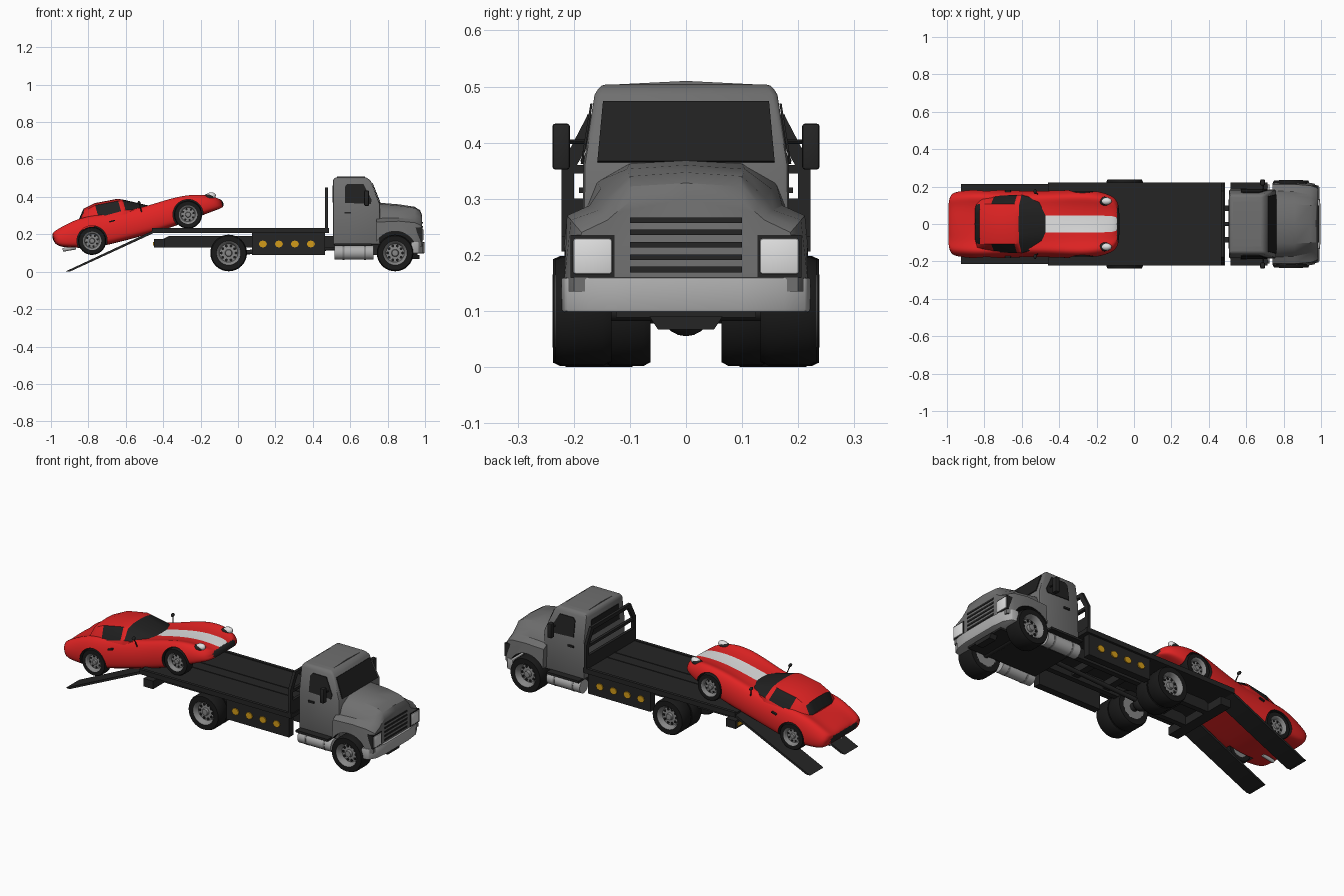
import bpy, bmesh, math
from mathutils import Matrix, Vector

if "Cube" in bpy.data.objects:
    bpy.data.objects.remove(bpy.data.objects["Cube"])


def colour(name, r, g, b):
    m = bpy.data.materials.new(name)
    m.use_nodes = True
    m.diffuse_color = (r, g, b, 1)
    m.node_tree.nodes["Principled BSDF"].inputs["Base Color"].default_value = (r, g, b, 1)
    return m


GREY = colour("cab grey", .16, .16, .16)
DARK = colour("deck black", .018, .018, .018)
TYRE = colour("tyre black", .01, .01, .01)
GLASS = colour("dark glass", .015, .015, .015)
SILVER = colour("silver", .42, .42, .42)
RIM = colour("rim grey", .24, .24, .24)
WHITE = colour("white", .75, .75, .75)
RED = colour("red paint", .75, .017, .017)
AMBER = colour("amber", .65, .33, .01)
made = []


def finish(name, bm, *mats):
    bmesh.ops.recalc_face_normals(bm, faces=bm.faces)
    me = bpy.data.meshes.new(name)
    bm.to_mesh(me)
    bm.free()
    for m in mats:
        me.materials.append(m)
    ob = bpy.data.objects.new(name, me)
    bpy.context.collection.objects.link(ob)
    made.append(ob)
    return ob


def modify(ob, kind, **settings):
    mod = ob.modifiers.new(kind.title(), kind)
    for k, v in settings.items():
        setattr(mod, k, v)
    bpy.context.view_layer.objects.active = ob
    bpy.ops.object.modifier_apply(modifier=mod.name)


def bevel(ob, width, segments=2):
    modify(ob, 'BEVEL', width=width, segments=segments, limit_method='ANGLE')


def prism(name, pts, vec, mat):
    bm = bmesh.new()
    a = [bm.verts.new(p) for p in pts]
    b = [bm.verts.new(Vector(p) + Vector(vec)) for p in pts]
    bm.faces.new(a)
    bm.faces.new(b[::-1])
    for i in range(len(a)):
        k = (i + 1) % len(a)
        bm.faces.new((a[i], a[k], b[k], b[i]))
    return finish(name, bm, mat)


def box(name, x0, x1, y0, y1, z0, z1, mat):
    return prism(name, [(x0, y0, z0), (x1, y0, z0), (x1, y1, z0), (x0, y1, z0)], (0, 0, z1 - z0), mat)


def rod(name, p, q, r, mat, n=20):
    p, q = Vector(p), Vector(q)
    bm = bmesh.new()
    turn = (q - p).to_track_quat('Z', 'Y').to_matrix().to_4x4()
    bmesh.ops.create_cone(bm, cap_ends=True, segments=n, radius1=r, radius2=r, depth=(q - p).length,
                          matrix=Matrix.Translation((p + q) / 2) @ turn)
    return finish(name, bm, mat)


def ball(name, centre, size, mat):
    bm = bmesh.new()
    bmesh.ops.create_uvsphere(bm, u_segments=16, v_segments=10, radius=1,
                              matrix=Matrix.Translation(centre) @ Matrix.Diagonal((*size, 1)))
    return finish(name, bm, mat)


def skin(name, rings, mats, rule=lambda i, j: 0):
    """Skin closed rings; rule gives the material from station and mirrored segment."""
    bm = bmesh.new()
    vs = [[bm.verts.new(p) for p in r] for r in rings]
    n = len(vs[0])
    for i in range(len(vs) - 1):
        for j in range(n):
            k = (j + 1) % n
            f = bm.faces.new((vs[i][j], vs[i][k], vs[i + 1][k], vs[i + 1][j]))
            f.material_index = rule(i, min(j, n - 1 - j))
    bm.faces.new(vs[0]).material_index = rule(-1, 0)
    bm.faces.new(vs[-1]).material_index = rule(len(vs) - 1, 0)
    return finish(name, bm, *mats)


def both(x, half):
    return [(x, y, z) for y, z in half] + [(x, -y, z) for y, z in half[-2:0:-1]]


def lathe(name, prof, loc, side, mat, n=32):
    bm = bmesh.new()
    rings = [[bm.verts.new((loc[0] + r * math.cos(t), loc[1] + side * y, loc[2] + r * math.sin(t)))
              for t in (math.tau * k / n for k in range(n))] for r, y in prof]
    for a, b in zip(rings, rings[1:]):
        for k in range(n):
            bm.faces.new((a[k], a[k - 1], b[k - 1], b[k]))
    bmesh.ops.remove_doubles(bm, verts=bm.verts, dist=1e-5)
    return finish(name, bm, mat)


def wheel(name, x, y, z, r, w, side, holes):
    """Tyre, dished rim and vent holes; y is the centre plane."""
    c, h = (x, y, z), w / 2
    lathe(name + "_tyre", [(.62 * r, -h), (.93 * r, -h), (r, -.7 * h), (r, .7 * h), (.94 * r, h),
                           (.66 * r, h), (.62 * r, .8 * h), (.62 * r, -h)], c, side, TYRE)
    lathe(name + "_rim", [(0, .8 * h), (.17 * r, .76 * h), (.2 * r, .45 * h), (.5 * r, .4 * h),
                          (.58 * r, .88 * h), (.66 * r, 1.02 * h), (.66 * r, -h), (0, -h)], c, side, RIM)
    for k in range(holes):
        t = math.tau * k / holes
        px, pz = x + .4 * r * math.cos(t), z + .4 * r * math.sin(t)
        rod(name + "_vent", (px, y + side * .3 * h, pz), (px, y + side * .47 * h, pz), .08 * r, TYRE, 8)


def cut_arches(ob, places, r, y0):
    for x, z in places:
        for s in (1, -1):
            tool = rod("arch_cutter", (x, s * y0, z), (x, s * .4, z), r, TYRE, 40)
            modify(ob, 'BOOLEAN', object=tool, operation='DIFFERENCE', solver='EXACT', material_mode='TRANSFER')
            made.remove(tool)
            bpy.data.objects.remove(tool)


# Truck cab: stacked rectangles of height, back, front, half width
levels = [(.144, .507, .76, .185), (.36, .507, .76, .183), (.485, .507, .71, .163), (.504, .516, .688, .152)]
cab = skin("cab", [[(b, -w, z), (f, -w, z), (f, w, z), (b, w, z)] for z, b, f, w in levels], [GREY])
bevel(cab, .01)
prism("roof_crown", [(.53, -.14, .503), (.53, 0, .51), (.53, .14, .503)], (.15, 0, 0), GREY)


def on_cab(z, col):
    (z0, *a), (z1, *b) = levels[1:3]
    return a[col] + (b[col] - a[col]) * (z - z0) / (z1 - z0)


prism("windshield", [(on_cab(z, 1) + .001, y, z) for y, z in
                     ((-.158, .365), (.158, .365), (.148, .472), (-.148, .472))], (.004, 0, .002), GLASS)
prism("cab_back_window", [(.508, y, z) for y, z in
                          ((-.13, .37), (.13, .37), (.12, .46), (-.12, .46))], (-.004, 0, 0), GLASS)
for s in (1, -1):
    prism("cab_side_window", [(x, s * (on_cab(z, 2) + .001), z) for x, z in
                              ((.572, .368), (.572, .455), (.585, .47), (.67, .47), (.715, .385), (.71, .362))],
          (0, s * .004, 0), GLASS)
    box("door_handle", .57, .605, s * .183, s * .191, .31, .32, DARK)
    box("cab_step", .515, .715, s * .17, s * .222, .138, .15, DARK)
    bevel(box("truck_mirror", .675, .7, s * .207, s * .238, .352, .434, DARK), .005)
    rod("mirror_arm", (.69, s * .17, .402), (.69, s * .215, .402), .004, DARK, 8)
    rod("fuel_tank", (.517, s * .172, .102), (.725, s * .172, .102), .038, SILVER, 28)
    for x in (.56, .675):
        rod("tank_strap", (x, s * .172, .102), (x + .01, s * .172, .102), .0395, RIM, 28)

# Hood with fenders
hood_rows = [
    (.74, [(0, .37), (.10, .364), (.16, .33), (.178, .285), (.212, .265), (.22, .155), (.22, .135), (0, .135)]),
    (.86, [(0, .36), (.105, .353), (.152, .318), (.172, .288), (.212, .27), (.223, .155), (.223, .135), (0, .135)]),
    (.945, [(0, .347), (.10, .34), (.14, .302), (.155, .28), (.205, .262), (.217, .155), (.217, .135), (0, .135)]),
    (.974, [(0, .328), (.10, .322), (.13, .29), (.145, .272), (.195, .25), (.208, .155), (.208, .135), (0, .135)]),
    (.985, [(0, .30), (.10, .295), (.125, .275), (.14, .262), (.186, .24), (.2, .155), (.2, .135), (0, .135)])]
hood = skin("hood", [both(x, h) for x, h in hood_rows], [GREY])
cut_arches(hood, [(.84, .1)], .116, .1)
for k in range(5):
    z = .174 + k * .022
    box("grille_slot", .98, .988, -.1, .1, z - .005, z + .005, DARK)
for s in (1, -1):
    box("headlight_frame", .95, .987, s * .127, s * .206, .16, .235, DARK)
    bevel(box("headlight", .95, .991, s * .132, s * .201, .166, .229, WHITE), .004)
arc = [(.925, .223), (.965, .216), (.988, .175), (.997, .1)]
bumper = prism("front_bumper", [(x, y, .098) for x, y in arc] + [(x, -y, .098) for x, y in arc[::-1]],
               (0, 0, .062), SILVER)
bevel(bumper, .005)

# Chassis
box("engine_underside", .53, .96, -.125, .125, .088, .16, DARK)
prism("tow_block", [(.93, y, z) for y, z in ((-.065, .09), (.065, .09), (.05, .067), (-.05, .067))], (.04, 0, 0), DARK)
box("rear_cross_bar", -.45, -.39, -.2, .2, .13, .175, DARK)
for x in (-.25, .1, .3):
    box("cross_member", x, x + .04, -.08, .08, .14, .18, DARK)
rod("rear_axle", (-.05, -.15, .1), (-.05, .15, .1), .022, DARK)
rod("front_axle", (.84, -.15, .1), (.84, .15, .1), .018, DARK)
ball("differential", (-.05, 0, .1), (.045, .045, .045), DARK)
rod("drive_shaft", (-.05, 0, .1), (.6, 0, .13), .012, DARK)
for s in (1, -1):
    prism("frame_rail", [(x, s * .07, z) for x, z in
                         ((-.45, .15), (-.37, .19), (.55, .19), (.55, .13), (-.45, .13))], (0, s * .03, 0), DARK)
    box("tail_lamp", -.454, -.45, s * .14, s * .185, .14, .16, AMBER)
    box("skirt_panel", .075, .465, s * .17, s * .21, .09, .212, DARK)
    for k in range(4):
        x = .133 + k * .0855
        prism("amber_lamp", [(x + .022 * math.cos(math.tau * a / 8), s * .21, .148 + .019 * math.sin(math.tau * a / 8))
                             for a in range(8)], (0, s * .006, 0), AMBER)
    wheel("front_wheel", .84, s * .183, .1, .098, .1, s, 10)
    wheel("rear_wheel_outer", -.05, s * .195, .1, .098, .084, s, 10)
    wheel("rear_wheel_inner", -.05, s * .105, .1, .098, .084, s, 0)

# Flat bed, headboard and ramps
box("bed_deck", -.46, .487, -.222, .222, .206, .228, DARK)
for s in (1, -1):
    box("deck_edge", -.46, .487, s * .205, s * .222, .228, .233, DARK)
    box("deck_rib", -.45, .48, s * .03, s * .04, .228, .231, DARK)
    prism("ramp", [(-.925, s * .095, 0), (-.45, s * .095, .222), (-.45, s * .095, .207), (-.9, s * .095, 0)],
          (0, s * .12, 0), DARK)
    prism("headboard_post", [(.466, s * y, z) for y, z in
                             ((.222, .22), (.222, .36), (.175, .45), (.155, .43), (.2, .35), (.2, .22))],
          (.016, 0, 0), DARK)
for name, z0, z1, w in (("top", .43, .45, .176), ("middle", .345, .36, .21), ("lower", .22, .3, .21)):
    box("headboard_" + name, .466, .482, -w, w, z0, z1, DARK)

# Sports car, built level about its wheel line, then tilted onto the ramp
first = len(made)
# Stations: length, half width, centre height, fender height, underside
body_rows = [(-.467, .15, .09, .098, .045), (-.44, .172, .107, .112, .012), (-.36, .182, .118, .135, -.012),
             (-.27, .188, .12, .15, -.04), (-.12, .178, .11, .12, -.045), (.05, .177, .10, .108, -.045),
             (.17, .182, .096, .118, -.042), (.27, .184, .088, .116, -.032), (.35, .176, .073, .1, -.022),
             (.42, .155, .052, .068, -.016), (.466, .118, .03, .026, -.012)]


def car_half(w, top, peak, low):
    return [(0, top), (.042, top), (.6 * w, (top + peak) / 2 - .008), (.83 * w, peak), (w, peak * .6 + low * .4),
            (w, peak * .2 + low * .8), (w - .012, low), (.07, low), (0, low)]


def body_paint(i, j):
    if i in (-1, len(body_rows) - 1):
        return 2
    return 1 if j == 0 and i >= 5 else 0


body = skin("car_body", [both(u, car_half(*r)) for u, *r in body_rows], [RED, WHITE, DARK], body_paint)
modify(body, 'SUBSURF', levels=2)
cut_arches(body, [(-.266, 0), (.266, 0)], .081, .105)

# Car cabin: length, roof half width, roof height, base half width
roof_rows = [(-.305, .105, .128, .135), (-.265, .106, .178, .146), (-.2, .107, .191, .152),
             (-.075, .106, .181, .155), (-.05, .105, .17, .155), (.08, .085, .1, .12)]
cabin = [both(u, [(0, t), (.55 * w, t - .002), (w, t - .012), (b, min(.112, t - .018)), (b + .005, .07), (0, .07)])
         for u, w, t, b in roof_rows]
skin("car_cabin", cabin, [RED, GLASS],
     lambda i, j: int((i == 4 and j < 3) or (i == 2 and j == 2) or (i == 0 and j < 2)))
for s in (1, -1):
    for u in (-.266, .266):
        wheel("car_wheel", u, s * .146, 0, .075, .058, s, 8)
    ball("car_lamp_surround", (.395, s * .122, .06), (.036, .024, .02), DARK)
    ball("car_headlight", (.405, s * .122, .063), (.032, .02, .02), WHITE)
    rod("car_mirror_stem", (.03, s * .16, .08), (.03, s * .172, .125), .003, DARK, 8)
    ball("car_mirror", (.03, s * .174, .13), (.008, .014, .01), DARK)
    box("car_door_handle", -.15, -.12, s * .17, s * .182, .07, .077, DARK)
    rod("exhaust_pipe", (-.43, s * .05, -.005), (-.36, s * .05, -.012), .01, SILVER, 12)
rod("car_front_axle", (.266, -.13, 0), (.266, .13, 0), .012, DARK)
rod("car_rear_axle", (-.266, -.13, 0), (-.266, .13, 0), .012, DARK)
tilt = Matrix.Translation((-.5235, 0, .235)) @ Matrix.Rotation(-math.radians(15.3), 4, 'Y')
for ob in made[first:]:
    ob.matrix_world = tilt

# Smooth shading with sharp edges kept
for ob in bpy.context.selected_objects:
    ob.select_set(False)
for ob in made:
    ob.select_set(True)
bpy.context.view_layer.objects.active = made[0]
bpy.ops.object.shade_smooth_by_angle(angle=math.radians(32))
